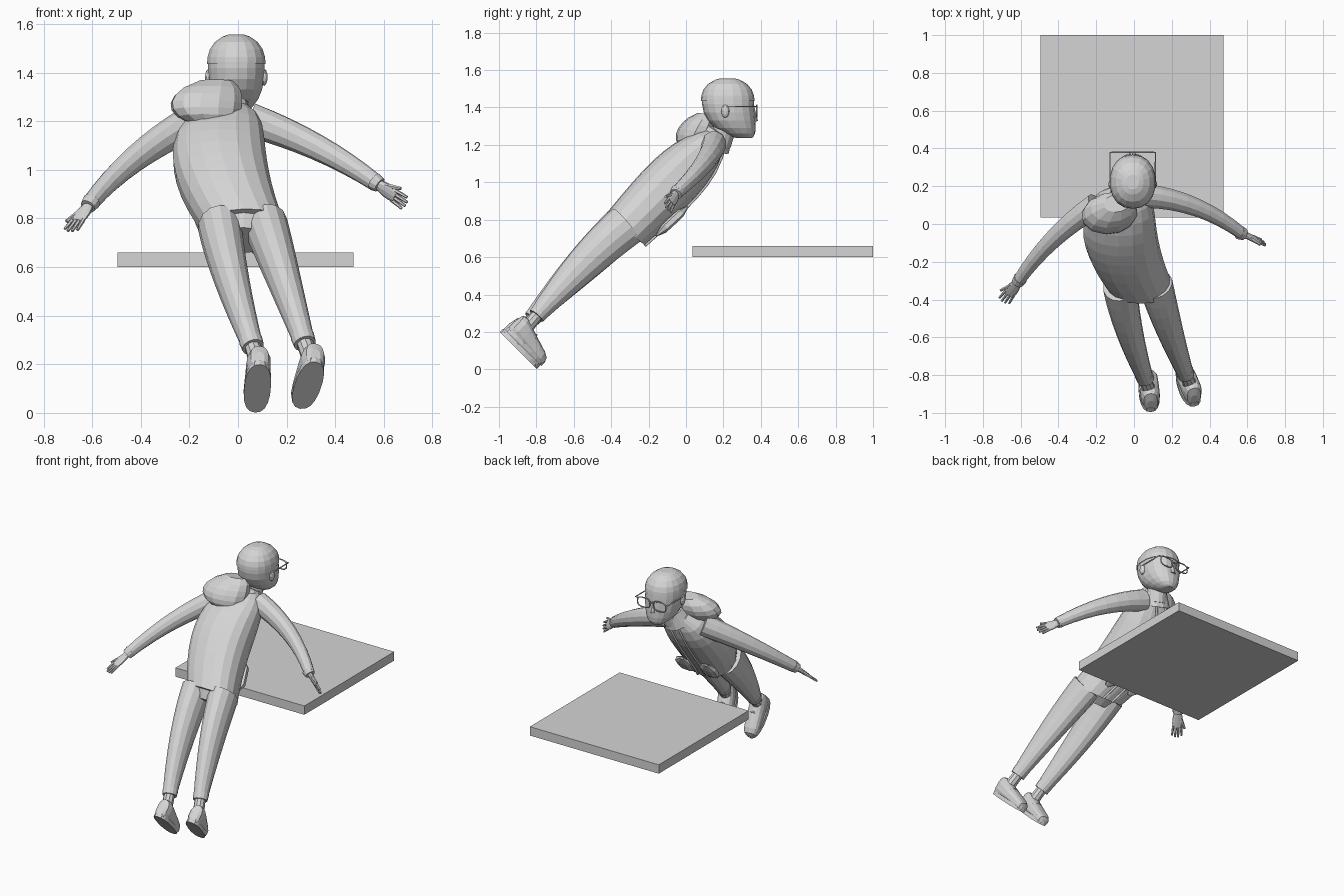
import bpy, bmesh
from math import sin, cos, pi, tau, copysign
from mathutils import Vector as V

if "Cube" in bpy.data.objects:
    bpy.data.objects.remove(bpy.data.objects["Cube"])

shade = (0.66, 0.66, 0.66, 1)
grey = bpy.data.materials.new("light grey")
grey.use_nodes = True
grey.diffuse_color = shade
grey.node_tree.nodes["Principled BSDF"].inputs["Base Color"].default_value = shade

RIGHT, UP = V((1, 0, 0)), V((0, 0, 1))
LEAN, CHEST = V((0, 0.66, 0.75)), V((0, 0.75, -0.66))


def add_object(name, data):
    data.materials.append(grey)
    ob = bpy.data.objects.new(name, data)
    bpy.context.collection.objects.link(ob)
    return ob


def add_mesh(name, bm):
    bmesh.ops.recalc_face_normals(bm, faces=bm.faces)
    mesh = bpy.data.meshes.new(name)
    bm.to_mesh(mesh)
    bm.free()
    return add_object(name, mesh)


def oval(angle, power):
    """Point on a rounded square of unit size."""
    return [copysign(abs(f(angle)) ** (2 / power), f(angle)) for f in (cos, sin)]


def bend(start, pull, end):
    """Quadratic curve through space."""
    a, b, c = V(start), V(pull), V(end)
    return lambda t: a.lerp(b, t).lerp(b.lerp(c, t), t)


def line(start, end):
    return lambda t: V(start).lerp(V(end), t)


def dome(t, power=2):
    """Profile that rises from and falls back to nearly zero."""
    return max(1 - abs(2 * t - 1) ** power, 0.04) ** 0.5


def loft(name, path, width, depth, side=RIGHT, along=None, steps=8, sides=14, power=2, ease=False):
    """Skin an oval section, sized by width(t) and depth(t), along path(t)."""
    bm = bmesh.new()
    loops = []
    for i in range(steps + 1):
        t = i / steps
        if ease:
            t = (1 - cos(pi * t)) / 2
        axis = (along or path(t + 0.01) - path(t - 0.01)).normalized()
        b = axis.cross(side).normalized()
        a = b.cross(axis)
        loop = []
        for k in range(sides):
            u, v = oval(tau * (k + 0.5) / sides, power)
            loop.append(bm.verts.new(path(t) + a * u * width(t) + b * v * depth(t)))
        loops.append(loop)
    for low, high in zip(loops, loops[1:]):
        for k in range(sides):
            bm.faces.new((low[k - 1], low[k], high[k], high[k - 1]))
    bm.faces.new(loops[0])
    bm.faces.new(loops[-1])
    return add_mesh(name, bm)


def taper(name, start, end, thick, thin, **options):
    size = lambda t: thick + (thin - thick) * t
    return loft(name, line(start, end), size, size, **options)


def blob(name, centre, size):
    bm = bmesh.new()
    bmesh.ops.create_icosphere(bm, subdivisions=2, radius=1)
    bmesh.ops.scale(bm, vec=size, verts=bm.verts)
    bmesh.ops.translate(bm, vec=centre, verts=bm.verts)
    return add_mesh(name, bm)


def wire(name, points, radius, closed=False):
    curve = bpy.data.curves.new(name, "CURVE")
    curve.dimensions = "3D"
    curve.bevel_depth = radius
    curve.bevel_resolution = 1
    curve.use_fill_caps = True
    spline = curve.splines.new("POLY")
    spline.points.add(len(points) - 1)
    for point, co in zip(spline.points, points):
        point.co = (*co, 1)
    spline.use_cyclic_u = closed
    return add_object(name, curve)


# Floating slab
bm = bmesh.new()
bmesh.ops.create_cube(bm, size=1)
bmesh.ops.scale(bm, vec=(0.97, 0.965, 0.06), verts=bm.verts)
bmesh.ops.translate(bm, vec=(-0.01, 0.517, 0.63), verts=bm.verts)
add_mesh("slab", bm)

# Jacket body, leaning forward
spine = bend((0.03, -0.32, 0.75), (-0.14, -0.04, 1.04), (-0.04, 0.17, 1.25))
body_width = lambda t: (0.17 + 0.025 * sin(pi * t)) * (1 - 0.5 * t ** 9)
body_depth = lambda t: (0.135 + 0.02 * sin(pi * t)) * (1 - 0.6 * t ** 5)
loft("jacket_body", spine, body_width, body_depth, RIGHT + (UP + LEAN) / 15, LEAN, 10, 18, 2.3)


def on_chest(t, across):
    return spine(t) + CHEST * body_depth(t) + RIGHT * across


for sign, label in ((-1, "right"), (1, "left")):
    wire(f"{label}_jacket_edge", [on_chest(k / 8, sign * 0.035) for k in range(9)], 0.007)
    loft(f"{label}_front_pocket", line(on_chest(0.1, sign * 0.09), on_chest(0.4, sign * 0.09)),
         lambda t: 0.055 * dome(t, 6), lambda t: 0.025 * dome(t, 4), steps=4, sides=8, power=3)

# Hood folded behind the neck, collar and neck
loft("hood", bend((-0.11, 0.02, 1.19), (-0.16, 0.05, 1.27), (-0.09, 0.11, 1.365)),
     lambda t: 0.15 * dome(0.1 + 0.84 * t), lambda t: 0.1 * dome(0.1 + 0.84 * t),
     RIGHT + LEAN / 4, UP + LEAN / 4, 6, 12)
taper("collar", (-0.045, 0.14, 1.2), (-0.025, 0.18, 1.28), 0.1, 0.07, steps=2)
taper("neck", (-0.03, 0.18, 1.2), (-0.01, 0.22, 1.33), 0.06, 0.06, steps=1)

# Head with a narrow chin and a round crown
MIDDLE = -0.007


def skull(t):
    return V((MIDDLE, 0.222 + 0.09 * (1 - t) ** 4, 1.236 + 0.32 * t))


def skull_width(t):
    s = abs(t - 0.6) / (0.62 if t < 0.6 else 0.41)
    return 0.118 * (1 - s ** 2.5) ** 0.5


loft("head", skull, skull_width, lambda t: skull_width(t) * 1.18, along=UP,
     steps=11, sides=18, power=2.2, ease=True)
crown = lambda t: 0.62 + 0.38 * t
loft("hair", lambda t: skull(crown(t)), lambda t: skull_width(crown(t)) + 0.004,
     lambda t: skull_width(crown(t)) * 1.18 + 0.004, along=UP, steps=6, sides=18, power=2.2, ease=True)
taper("nose", (MIDDLE, 0.358, 1.4), (MIDDLE, 0.367, 1.325), 0.008, 0.018, sides=6, steps=2)
wire("mouth", [(MIDDLE + x, 0.355 - abs(x) / 5, 1.285) for x in (-0.03, 0, 0.03)], 0.005)

# Ears and glasses
LENS_Y, TEMPLE_Z = 0.379, 1.405
for sign, label in ((-1, "right"), (1, "left")):
    x = lambda d: MIDDLE + sign * d
    blob(f"{label}_ear", (x(0.115), 0.21, 1.38), (0.014, 0.022, 0.035))
    rim = [oval(tau * k / 14, 3) for k in range(14)]
    wire(f"{label}_glasses_rim", [(x(0.06 + 0.047 * u), LENS_Y, 1.382 + 0.032 * v) for u, v in rim],
         0.004, True)
    wire(f"{label}_glasses_temple", [(x(0.105), LENS_Y, TEMPLE_Z), (x(0.12), LENS_Y, TEMPLE_Z),
                                     (x(0.12), 0.2, TEMPLE_Z)], 0.004)
wire("glasses_bridge", [(MIDDLE + d, LENS_Y, 1.395) for d in (-0.015, 0.015)], 0.004)


# Sleeves, cuffs and hands
def arm(label, path, tip, spread):
    loft(f"{label}_sleeve", path, lambda t: 0.072 - 0.036 * t, lambda t: 0.066 - 0.033 * t, UP, sides=12)
    wrist, reach = path(1), V(tip) - path(1)
    n = reach.cross(V(spread)).normalized()
    w = n.cross(reach).normalized()
    at = lambda f, across=0: wrist + reach * f + w * across
    taper(f"{label}_cuff", at(-0.1), at(0.1), 0.038, 0.032, side=w, steps=2, sides=12)
    loft(f"{label}_palm", line(at(0), at(0.65)), lambda t: 0.02 + 0.014 * sin(t * 2.4),
         lambda t: 0.018 - 0.008 * t, w, steps=4, sides=10)
    for k in range(4):
        across = (k - 1.5) * 0.016
        taper(f"{label}_finger_{k + 1}", at(0.58, across), at(1.05 - abs(k - 1.6) / 16, across * 1.25),
              0.009, 0.006, side=w, steps=2, sides=6)
    taper(f"{label}_thumb", at(0.25, 0.015), at(0.7, 0.048), 0.012, 0.007, side=n, steps=2, sides=6)


arm("left", bend((0.05, 0.15, 1.205), (0.34, 0.13, 1.11), (0.57, -0.05, 0.945)), (0.69, -0.1, 0.86), (0.3, -0.5, 0.8))
arm("right", bend((-0.2, 0.1, 1.19), (-0.45, -0.06, 1.06), (-0.61, -0.3, 0.86)), (-0.69, -0.41, 0.75), (-0.5, 0.5, 0.2))

# Trouser seat under the jacket hem
loft("trouser_seat", line((0.022, -0.36, 0.71), (0.025, -0.3, 0.78)),
     lambda t: 0.09 + 0.07 * t, lambda t: 0.08 + 0.045 * t, along=LEAN, steps=2)


# Trouser legs, socks and shoes
def leg(label, path, sole, toe):
    loft(f"{label}_trouser_leg", path, lambda t: 0.09 - 0.047 * t ** 1.3,
         lambda t: 0.115 - 0.07 * t + 0.012 * sin(pi * t))
    taper(f"{label}_trouser_cuff", path(0.95), path(1), 0.049, 0.046, steps=1)
    t_axis = V(toe).normalized()
    up = RIGHT.cross(t_axis).normalized()
    at = lambda forward, height: V(sole) + t_axis * forward + up * height
    taper(f"{label}_sock", path(0.97), at(-0.066, 0.07), 0.033, 0.037, steps=2, sides=10)
    height = lambda t: (0.15 - 0.09 * t ** 0.8) * dome(t, 8) ** 0.4
    loft(f"{label}_shoe", lambda t: at(0.27 * t - 0.135, height(t) / 2), lambda t: 0.052 * dome(t, 5) ** 0.6,
         lambda t: height(t) / 2, along=t_axis, power=2.5, ease=True)
    loft(f"{label}_sole", line(at(0, 0), at(0, 0.025)), lambda t: 0.055, lambda t: 0.14,
         t_axis.cross(up), up, steps=1, sides=18, power=2.4)
    for k in range(3):
        middle = at(k / 40, 0.1 - k / 60)
        ends = [middle + RIGHT * d - up * 0.012 for d in (-0.028, 0.028)]
        wire(f"{label}_lace_{k + 1}", [ends[0], middle, ends[1]], 0.005)


leg("left", bend((0.115, -0.32, 0.77), (0.175, -0.54, 0.59), (0.275, -0.8, 0.285)), (0.288, -0.87, 0.113), (-0.24, 0.7, -0.7))
leg("right", bend((-0.075, -0.33, 0.77), (-0.04, -0.56, 0.56), (0.062, -0.825, 0.27)), (0.08, -0.897, 0.1), (-0.07, 0.7, -0.7))
